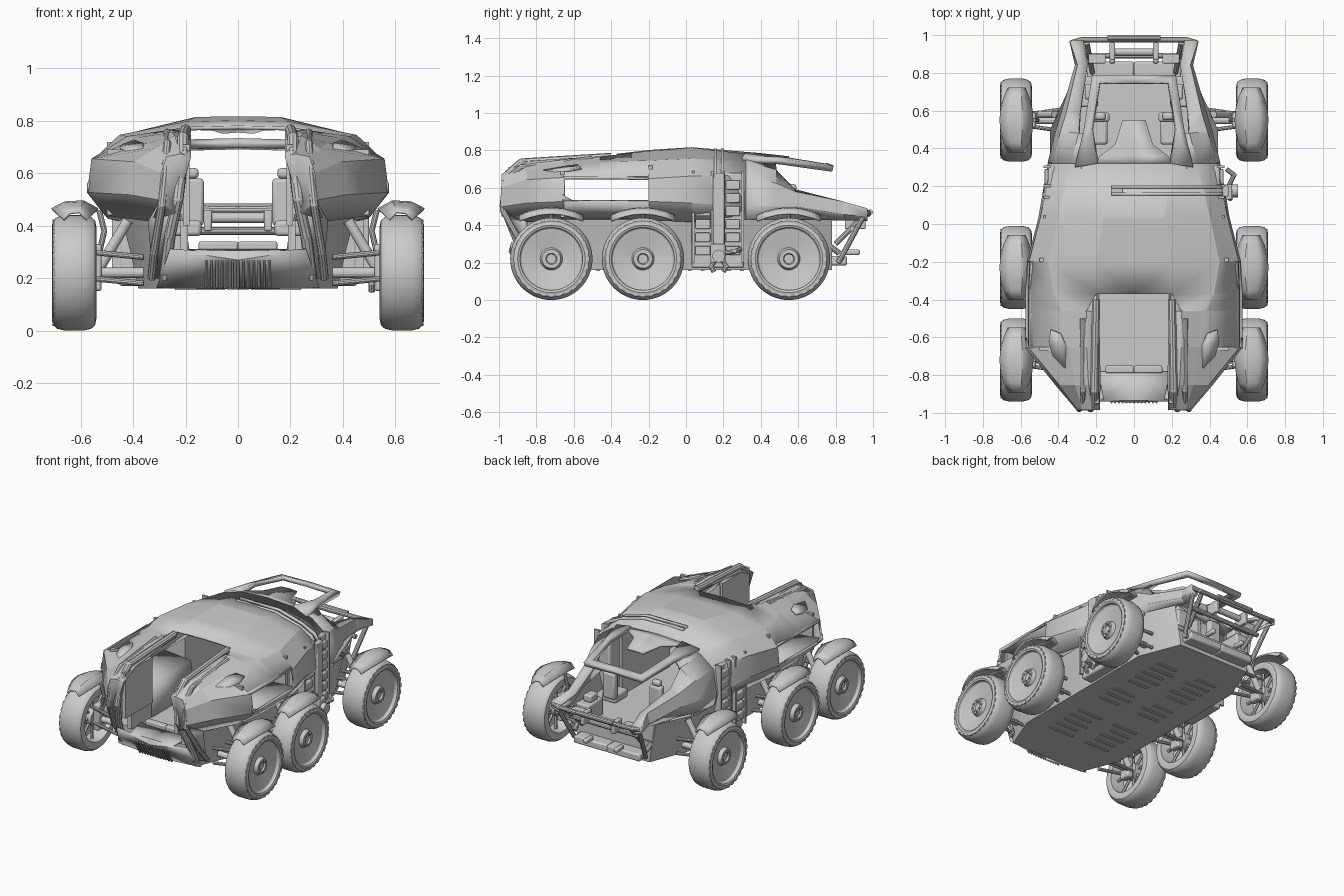
import bpy, bmesh, math
from mathutils import Vector, Matrix

if "Cube" in bpy.data.objects:
    bpy.data.objects.remove(bpy.data.objects["Cube"])


def finish(name, bm, mirror=True, thick=0, bevel=0, angle=25):
    bmesh.ops.recalc_face_normals(bm, faces=bm.faces)
    me = bpy.data.meshes.new(name)
    bm.to_mesh(me)
    bm.free()
    ob = bpy.data.objects.new(name, me)
    bpy.context.collection.objects.link(ob)
    bpy.ops.object.select_all(action='DESELECT')
    ob.select_set(True)
    bpy.context.view_layer.objects.active = ob
    bpy.ops.object.shade_smooth_by_angle(angle=math.radians(angle))
    if thick:
        m = ob.modifiers.new("Solidify", 'SOLIDIFY')
        m.thickness, m.offset = thick, 0
    if bevel:
        m = ob.modifiers.new("Bevel", 'BEVEL')
        m.width, m.segments = bevel, 2
    if mirror:
        ob.modifiers.new("Mirror", 'MIRROR')
    return ob


def loft(name, rows, skip=lambda i, j: False, cap=False, **kw):
    bm = bmesh.new()
    vs = [[bm.verts.new(p) for p in r] for r in rows]
    for i in range(len(vs) - 1):
        for j in range(len(vs[0]) - 1):
            if not skip(i, j):
                bm.faces.new((vs[i][j], vs[i][j + 1], vs[i + 1][j + 1], vs[i + 1][j]))
    if cap:
        bm.faces.new(vs[0])
    loose = [v for v in bm.verts if not v.link_faces]
    bmesh.ops.delete(bm, geom=loose, context='VERTS')
    return finish(name, bm, **kw)


def sections(data):
    return [[(x, y, z) for x, z in pts] for y, pts in data]


def boxes(name, items, **kw):
    # each item: x0, x1, y0, y1, z0, z1
    bm = bmesh.new()
    for x0, x1, y0, y1, z0, z1 in items:
        m = Matrix.Translation(((x0 + x1) / 2, (y0 + y1) / 2, (z0 + z1) / 2))
        bmesh.ops.create_cube(bm, size=1, matrix=m @ Matrix.Diagonal((x1 - x0, y1 - y0, z1 - z0, 1)))
    return finish(name, bm, **kw)


def tubes(name, paths, r, seg=10, **kw):
    bm = bmesh.new()
    for path in paths:
        for a, b in zip(path, path[1:]):
            a, b = Vector(a), Vector(b)
            d = b - a
            m = Matrix.Translation((a + b) / 2) @ d.to_track_quat('Z', 'Y').to_matrix().to_4x4()
            bmesh.ops.create_cone(bm, cap_ends=True, segments=seg, radius1=r, radius2=r, depth=d.length, matrix=m)
        for p in path[1:-1]:
            bmesh.ops.create_icosphere(bm, subdivisions=2, radius=r, matrix=Matrix.Translation(p))
    return finish(name, bm, **kw)


def lathe(name, profile, y, z, seg=56):
    # profile of (x, radius), turned about the wheel axle
    bm = bmesh.new()
    vs = []
    for k in range(seg + 1):
        a = 2 * math.pi * k / seg
        vs.append([bm.verts.new((x, y + r * math.cos(a), z + r * math.sin(a))) for x, r in profile])
    for i in range(seg):
        for j in range(len(profile) - 1):
            bm.faces.new((vs[i][j], vs[i][j + 1], vs[i + 1][j + 1], vs[i + 1][j]))
    bmesh.ops.remove_doubles(bm, verts=bm.verts, dist=1e-5)
    return finish(name, bm, angle=32)


# Hull shell: open nose channel, side windows left out
hull = [
    (-0.98, [(.18, .66), (.22, .67), (.27, .66), (.29, .60), (.30, .50), (.24, .45)]),
    (-0.85, [(.18, .72), (.24, .735), (.31, .69), (.39, .64), (.41, .52), (.33, .42)]),
    (-0.65, [(.18, .74), (.25, .75), (.34, .71), (.555, .65), (.57, .53), (.48, .44)]),
    (-0.46, [(.19, .75), (.25, .76), (.38, .73), (.555, .65), (.57, .53), (.50, .44)]),
    (-0.37, [(0, .775), (.20, .77), (.42, .735), (.555, .65), (.57, .53), (.50, .44)]),
    (-0.20, [(0, .795), (.20, .79), (.45, .74), (.55, .645), (.56, .53), (.49, .43)]),
    (0.03, [(0, .81), (.16, .808), (.40, .75), (.49, .66), (.50, .52), (.45, .42)]),
    (0.32, [(0, .785), (.20, .775), (.33, .735), (.43, .66), (.45, .50), (.43, .42)]),
]
loft("hull_shell", sections(hull), skip=lambda i, j: (j == 3 and 2 <= i <= 4) or (i, j) == (3, 0),
     cap=True, thick=.014, angle=7)
loft("window_corner", [[(.571, -.66, .53), (.571, -.6, .53)], [(.566, -.66, .57), (.571, -.655, .56)]], thick=.01)

# Rear side arms running down to the flared tail
tail = [
    (0.32, [(.20, .775), (.33, .735), (.43, .66), (.45, .50), (.43, .42)]),
    (0.48, [(.25, .74), (.29, .69), (.385, .62), (.41, .50), (.40, .42)]),
    (0.58, [(.24, .70), (.285, .585), (.355, .575), (.38, .50), (.37, .43)]),
    (0.84, [(.24, .60), (.245, .51), (.295, .52), (.305, .46), (.28, .43)]),
    (0.97, [(.24, .50), (.27, .475), (.335, .485), (.335, .45), (.29, .43)]),
]
loft("rear_side_arm", sections(tail), skip=lambda i, j: j == 0 and i > 0, thick=.016, angle=7)

# Roof tongue and rear window frame
loft("roof_tongue", [[(0, .32, .785), (.2, .32, .775)], [(0, .36, .782), (.18, .36, .772)],
                     [(0, .42, .776), (.1, .42, .77)], [(0, .55, .762), (.06, .55, .758)]], thick=.014)
loft("rear_window_frame", [[(.31, .30, .75), (.19, .32, .778)], [(.262, .5, .74), (.22, .5, .755)],
                           [(.22, .785, .70), (.18, .745, .715)], [(0, .785, .705), (0, .745, .72)]], thick=.03)

# Underbody tub with floor
half = [(0, -.85), (.28, -.85), (.38, -.6), (.38, .5), (.27, .78), (0, .78)]
rings = [[(x * s, y, z) for x, y in half] for z, s in ((.16, 1), (.3, 1.08), (.43, 1.17))]
bm = bmesh.new()
vs = [[bm.verts.new(p) for p in r] for r in rings]
for i in range(2):
    for j in range(5):
        if i == 0 or 0 < j < 4:
            bm.faces.new((vs[i][j], vs[i][j + 1], vs[i + 1][j + 1], vs[i + 1][j]))
bm.faces.new(vs[0])
bm.faces.new(vs[1])
for v in [v for v in bm.verts if not v.link_faces]:
    bm.verts.remove(v)
finish("underbody_tub", bm)
boxes("belly_slats", [(.05 + .03 * (k % 2), .24, -.55 + .07 * k, -.53 + .07 * k, .155, .163)
                      for k in range(16) if k not in (5, 6, 10)])

# Interior walls, sill and window header
loft("interior_sill", sections([(y, [(.19, .3), (.22, .5), (.56, .53)]) for y in (-.66, -.2)]), thick=.012)
loft("interior_header", sections([(y, [(.2, .74), (.24, .67), (.55, .655)]) for y in (-.66, -.2)]), thick=.012)
boxes("interior_walls", [(.185, .21, -.95, -.66, .4, .71), (.19, .22, -.88, -.66, .3, .42),
                         (.26, .28, -.2, .32, .3, .76), (.2, .5, -.67, -.65, .44, .69),
                         (.27, .5, -.2, -.18, .44, .72)])

# Nose entry plate with grille
loft("entry_plate", [[(0, -.78, .305), (.19, -.78, .305)], [(0, -.93, .3), (.16, -.93, .3)],
                     [(0, -.94, .27), (.26, -.93, .31)], [(0, -.87, .16), (.31, -.84, .165)]], thick=.012, angle=15)
tubes("entry_grille", [[(.02 * k, -.945, .265), (.02 * k, -.885, .165)] for k in range(7)], .006, seg=6)
boxes("entry_step", [(0, .15, -.79, -.75, .3, .34)], bevel=.008)

# Nose pillars
tubes("inner_nose_pillar", [[(.2, -.4, .765), (.21, -.88, .735), (.21, -.955, .67), (.23, -.975, .5),
                             (.26, -.92, .36), (.28, -.85, .2)]], .022)
tubes("outer_nose_pillar", [[(.27, -.5, .755), (.27, -.88, .71), (.275, -.97, .64), (.29, -.98, .48),
                             (.32, -.88, .3), (.33, -.8, .2)]], .016)
loft("nose_lower_cheek", [[(.22, -.97, .5), (.30, -.97, .49)], [(.25, -.92, .36), (.34, -.86, .42)],
                          [(.28, -.85, .2), (.32, -.8, .2)]], thick=.014)
loft("pod_hatch", [[(.36, -.76, .69), (.41, -.76, .665)], [(.36, -.64, .71), (.45, -.62, .695)],
                   [(.39, -.58, .72), (.44, -.56, .705)]], thick=.014)

# Side equipment bay with slats
boxes("side_bay", [(.36, .455, .03, .31, .17, .68)], bevel=.012)
boxes("side_bay_slats", [(.44, .475, y, y + .08, .24 + .07 * k, .29 + .07 * k)
                         for k in range(6) for y in (.05, .21)], bevel=.005)
boxes("side_bay_rails", [(.44, .48, y, y + .014, .2, .69) for y in (.032, .135, .195, .296)])

# Folded arm on the right: hugs the roof, then hangs down the flank
for y in (.15, .188):
    loft("folded_arm_bar", [[(x, y, z), (x, y + .016, z)] for x, z in
                            ((-.12, .8), (.17, .8), (.34, .755), (.44, .71), (.485, .64))], mirror=False, thick=.022)
boxes("folded_arm", [(-.12, -.06, .15, .2, .785, .805), (.465, .5, .145, .205, .27, .68),
                     (.46, .52, .13, .21, .2, .3)], mirror=False, bevel=.006)
tubes("arm_joint", [[(.45, .175, .235), (.55, .175, .235)]], .034, seg=20, mirror=False)
tubes("arm_claw", [[(.5, .16, .22), (.51, .135, .18), (.51, .15, .15)],
                   [(.5, .19, .22), (.51, .215, .18), (.51, .2, .15)],
                   [(.5, .2, .25), (.53, .26, .26), (.49, .29, .27)]], .013, mirror=False)

# Tail frame, bumper and winch
tubes("tail_frame", [[(0, .975, .46), (.28, .975, .465), (.33, .96, .47)], [(0, .985, .47), (.14, .985, .47)],
                     [(.31, .95, .45), (.27, .82, .21), (0, .82, .21)], [(.27, .89, .38), (0, .89, .38)],
                     [(.27, .82, .25), (.3, .62, .4)], [(.25, .96, .46), (.22, .8, .3)]], .015)
boxes("tail_bumper", [(0, .25, .77, .86, .185, .235), (.1, .13, .85, .93, .24, .27)], bevel=.01)
tubes("winch_drum", [[(-.11, .91, .43), (.11, .91, .43)]], .02, seg=20, mirror=False)
boxes("winch_bracket", [(.1, .13, .87, .96, .38, .46), (.15, .24, .85, .9, .38, .44)], bevel=.006)
boxes("tail_machinery", [(.19, .29, .62, .78, .3, .42), (.2, .26, .66, .74, .42, .47)], bevel=.01)

# Seats
boxes("seat", [(.14, .25, .42, .56, .36, .42), (.13, .22, .54, .59, .40, .58), (.15, .21, .55, .59, .58, .62)],
      bevel=.014)

# Wheels, fenders and suspension
tire = [(.585, .15), (.545, .155), (.54, .175), (.545, .2), (.56, .213), (.59, .22), (.66, .22), (.69, .213),
        (.705, .2), (.71, .18), (.705, .168), (.69, .165), (.685, .16)]
disc = [(.685, .162), (.665, .06), (.675, .055), (.69, .05), (.69, .03), (.68, .025), (.68, 0)]
inner = [(.585, .152), (.64, .145), (.655, .06), (.57, .055), (.565, 0)]
for tag, y in (("front", -.72), ("middle", -.23), ("rear", .55)):
    z = .22
    lathe(tag + "_tire", tire, y, z)
    lathe(tag + "_wheel_disc", disc, y, z)
    lathe(tag + "_wheel_inner", inner, y, z)
    ang = [2 * math.pi * k / 8 for k in range(8)]
    tubes(tag + "_wheel_spokes", [[(.6, y + .05 * math.cos(a), z + .05 * math.sin(a)),
                                   (.6, y + .15 * math.cos(a), z + .15 * math.sin(a))] for a in ang], .01, seg=6)
    tubes(tag + "_hub_bolts", [[(.675, y + .038 * math.cos(a), z + .038 * math.sin(a)),
                                (.696, y + .038 * math.cos(a), z + .038 * math.sin(a))] for a in ang], .007, seg=6)
    bm = bmesh.new()
    for k in range(28):
        m = (Matrix.Translation((0, y, z)) @ Matrix.Rotation(2 * math.pi * k / 28, 4, 'X')
             @ Matrix.Translation((.7, 0, .196)))
        bmesh.ops.create_cube(bm, size=1, matrix=m @ Matrix.Diagonal((.016, .024, .014, 1)))
    finish(tag + "_tire_lugs", bm)
    rows = []
    for t in (-1, -.7, -.35, 0, .35, .7, 1):
        zz, w = .492 - .04 * t * t, 1 - .5 * abs(t) ** 2
        rows.append([(.62 + dx * w, y + .17 * t, zz - dz) for dx, dz in
                     ((-.085, .03), (-.03, .0), (.04, .004), (.09, .03))])
    loft(tag + "_fender", rows, thick=.01, angle=30)
    tubes(tag + "_suspension", [[(.36, y + s * .06, h), (.57, y + s * .03, h + .02)] for s in (-1, 1)
                                for h in (.18, .28)] + [[(.53, y, .46), (.51, y, .38), (.54, y, .25)]], .011)
    tubes(tag + "_shock", [[(.54, y + .03, .22), (.42, y + .03, .42)], [(.36, y, z), (.58, y, z)]], .02, seg=14)
    boxes(tag + "_upright", [(.52, .565, y - .04, y + .04, .15, .33)], bevel=.01)
